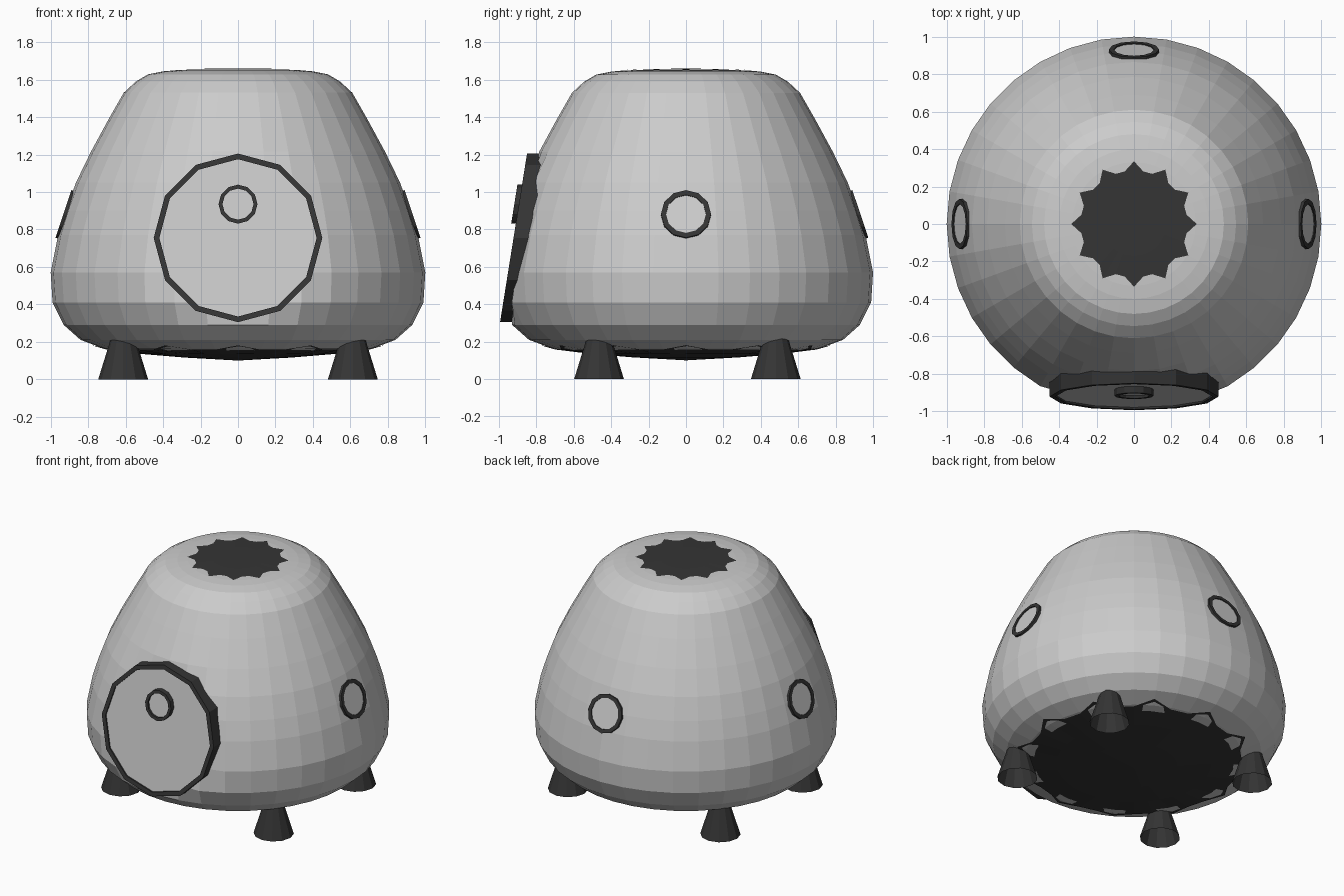
import bpy, bmesh
from math import sin, cos, pi, radians
from mathutils import Matrix

if "Cube" in bpy.data.objects:
    bpy.data.objects.remove(bpy.data.objects["Cube"])

dark = bpy.data.materials.new("dark_grey")
dark.diffuse_color = (0.035, 0.035, 0.035, 1)
dark.use_nodes = True
dark.node_tree.nodes["Principled BSDF"].inputs["Base Color"].default_value = dark.diffuse_color


def finish(name, bm, mat=None):
    bmesh.ops.recalc_face_normals(bm, faces=bm.faces)
    me = bpy.data.meshes.new(name)
    bm.to_mesh(me)
    bm.free()
    ob = bpy.data.objects.new(name, me)
    bpy.context.collection.objects.link(ob)
    if mat:
        me.materials.append(mat)
    return ob


def skin(bm, loops):
    """Join closed loops of points with quads."""
    rows = [[bm.verts.new(p) for p in loop] for loop in loops]
    for a, b in zip(rows, rows[1:]):
        n = len(a)
        for i in range(n):
            j = (i + 1) % n
            bm.faces.new((a[i], a[j], b[j], b[i]))
    return rows


def circle(r, z, n):
    return [(r * cos(2 * pi * i / n), r * sin(2 * pi * i / n), z) for i in range(n)]


def rim(name, r_out, r_in, depth, mtx):
    """Twelve-sided frame whose front lies on local z = 0."""
    bm = bmesh.new()
    skin(bm, [circle(r_out, -depth, 12), circle(r_out, 0, 12),
              circle(r_in, 0, 12), circle(r_in, -depth, 12)])
    bm.transform(mtx)
    finish(name, bm, dark)


def pane(name, r, z, mtx):
    bm = bmesh.new()
    bm.faces.new([bm.verts.new(p) for p in circle(r, z, 12)])
    bm.transform(mtx)
    ob = finish(name, bm)
    return ob


# Pod shell, pressed flat behind the door
profile = [(0.66, 0.155), (0.72, 0.165), (0.84, 0.21), (0.93, 0.29), (0.99, 0.41),
           (1.0, 0.57), (0.96, 0.77), (0.92, 0.9), (0.865, 1.05), (0.785, 1.215),
           (0.69, 1.39), (0.61, 1.53), (0.545, 1.59), (0.48, 1.628), (0.40, 1.644),
           (0.33, 1.65), (0.26, 1.652)]
bm = bmesh.new()
skin(bm, [circle(r, z, 36) for r, z in profile])
for v in bm.verts:
    x, y, z = v.co
    if y < 0 and x * x + (z - 0.755) ** 2 < 0.46 ** 2:
        v.co.y = max(y, -0.88 + 0.16 * (z - 0.755))
finish("pod_shell", bm)


# Dark scalloped caps with twelve points
def star_cap(name, tip, valley, rings, centre):
    bm = bmesh.new()
    loops = []
    for k, (f, z_tip, z_valley) in enumerate(rings):
        loop = []
        for i in range(36):
            on_tip = i % 3 == 0
            r = f * (tip if on_tip and k == 0 else valley)
            a = 2 * pi * i / 36
            loop.append((r * cos(a), r * sin(a), z_tip if on_tip else z_valley))
        loops.append(loop)
    inner = skin(bm, loops)[-1]
    c = bm.verts.new((0, 0, centre))
    for i in range(36):
        bm.faces.new((inner[i], inner[(i + 1) % 36], c))
    finish(name, bm, dark)


star_cap("roof_cap", 0.335, 0.285, [(1, 1.653, 1.655), (0.6, 1.658, 1.658)], 1.66)
star_cap("underside_plate", 0.78, 0.71,
         [(1, 0.181, 0.158), (0.72, 0.135, 0.135), (0.4, 0.116, 0.116)], 0.10)


# Door: extruded along y and sheared to lean back with the shell
def door_frame(y, z):
    return Matrix(((1, 0, 0, 0), (0, 0.16, -1, y), (0, 1, 0, z), (0, 0, 0, 1)))


turn = Matrix.Rotation(pi / 2, 4, 'Z')
door = door_frame(-0.922, 0.755) @ turn
rim("door_rim", 0.45, 0.42, 0.105, door)
pane("door_panel", 0.425, -0.01, door)
door_window = door_frame(-0.918, 0.935) @ turn
rim("door_window_rim", 0.104, 0.083, 0.05, door_window)
pane("door_window_pane", 0.085, -0.015, door_window)

# Round windows on both sides and the back, tilted to the wall
for label, ang in (("right", 0), ("back", 90), ("left", 180)):
    m = (Matrix.Rotation(radians(ang), 4, 'Z') @ Matrix.Translation((0.932, 0, 0.883))
         @ Matrix.Rotation(radians(71.5), 4, 'Y'))
    rim(label + "_window_rim", 0.134, 0.107, 0.04, m)
    pane(label + "_window_pane", 0.109, -0.006, m)

# Four flared feet, hollow underneath
for label, y in (("front", -0.465), ("back", 0.48)):
    for side, x in (("left", -0.613), ("right", 0.613)):
        bm = bmesh.new()
        skin(bm, [circle(0.133, 0, 12), circle(0.062, 0.23, 12)])
        bm.transform(Matrix.Translation((x, y, 0)))
        finish(f"{label}_{side}_foot", bm, dark)
